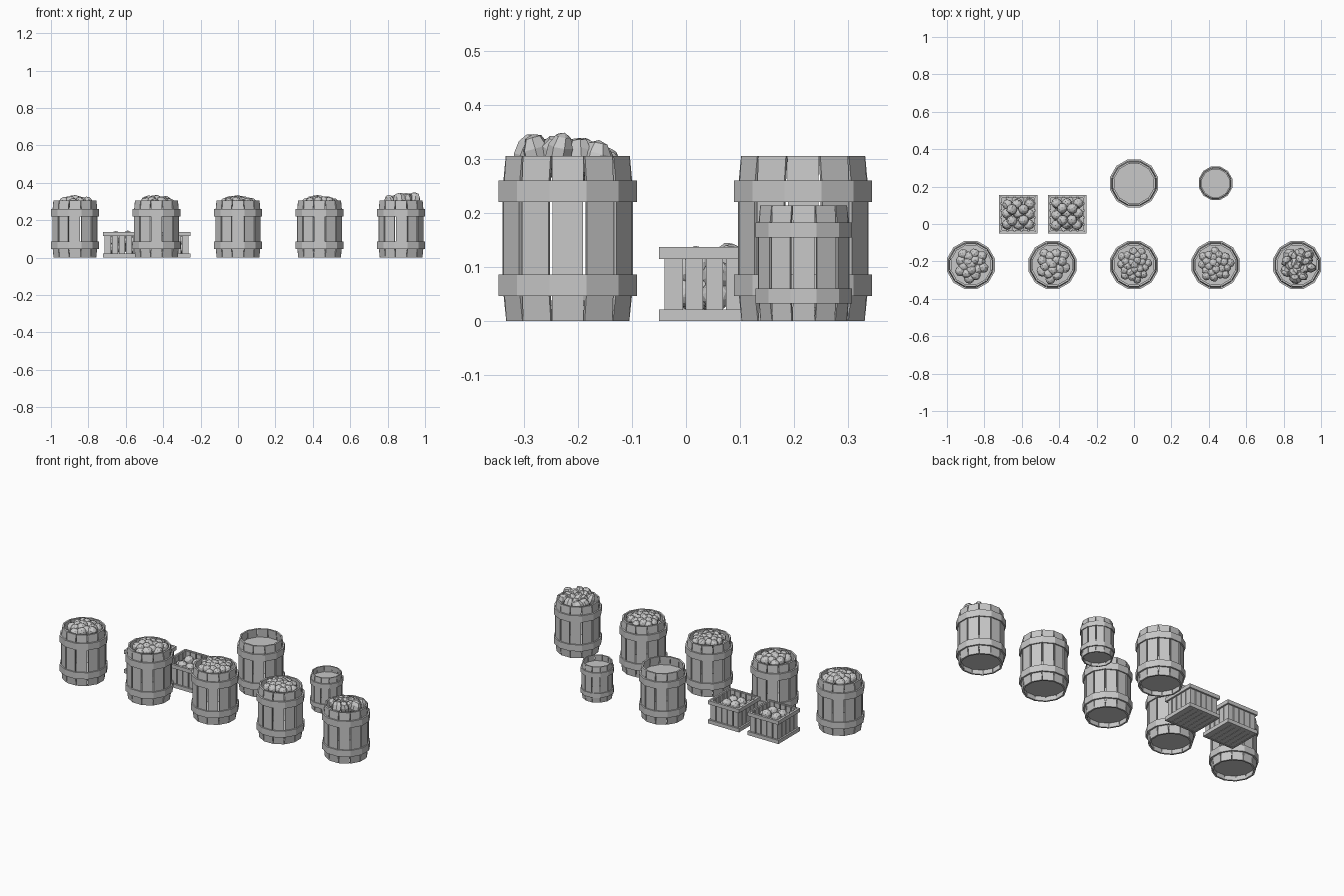
import bpy, bmesh, math, random
from mathutils import Matrix, Vector, Euler

random.seed(4)
cube = bpy.data.objects.get("Cube")
if cube:
    bpy.data.objects.remove(cube)

GREY = 0.58
mat = bpy.data.materials.new("plain grey")
mat.use_nodes = True
mat.diffuse_color = (GREY, GREY, GREY, 1)
mat.node_tree.nodes["Principled BSDF"].inputs["Base Color"].default_value = (GREY, GREY, GREY, 1)

SIDES = 12
CORNER = 1 / math.cos(math.pi / SIDES)


def finish(bm, name):
    bmesh.ops.recalc_face_normals(bm, faces=bm.faces)
    mesh = bpy.data.meshes.new(name)
    bm.to_mesh(mesh)
    bm.free()
    mesh.materials.append(mat)
    return mesh


def place(mesh, name, location, scale=1):
    ob = bpy.data.objects.new(name, mesh)
    ob.location = location
    ob.scale = (scale,) * 3
    bpy.context.collection.objects.link(ob)
    return ob


def box(bm, centre, size):
    m = Matrix.Translation(centre) @ Matrix.Diagonal((*size, 1))
    bmesh.ops.create_cube(bm, size=1, matrix=m)


def sweep(bm, rings, closed):
    """Skin a list of equal-length point rings."""
    loops = [[bm.verts.new(p) for p in ring] for ring in rings]
    pairs = list(zip(loops, loops[1:]))
    if closed:
        pairs.append((loops[-1], loops[0]))
    for a, b in pairs:
        for i in range(len(a)):
            j = (i + 1) % len(a)
            bm.faces.new((a[i], a[j], b[j], b[i]))
    if not closed:
        bm.faces.new(loops[0])
        bm.faces.new(loops[-1])


def ring_points(apothem, z):
    angles = [(i + 0.5) * math.tau / SIDES for i in range(SIDES)]
    r = apothem * CORNER
    return [(r * math.cos(a), r * math.sin(a), z) for a in angles]


# Staves: bent planks, one per side: (height, outer radius, half width)
STAVE = [(0, 0.114, 0.0295), (0.067, 0.121, 0.0285),
         (0.242, 0.121, 0.0285), (0.306, 0.115, 0.0295)]


def staves_mesh():
    bm = bmesh.new()
    for i in range(SIDES):
        turn = Matrix.Rotation(i * math.tau / SIDES, 3, 'Z')
        rings = []
        for z, r, w in STAVE:
            section = [(r, -w), (r, w), (r - 0.010, w * 0.93), (r - 0.010, -w * 0.93)]
            rings.append([turn @ Vector((x, y, z)) for x, y in section])
        sweep(bm, rings, False)
    return finish(bm, "staves")


def hoops_mesh():
    bm = bmesh.new()
    for low, high in ((0.047, 0.086), (0.221, 0.261)):
        sweep(bm, [ring_points(0.128, low), ring_points(0.128, high),
                   ring_points(0.116, high), ring_points(0.116, low)], True)
    return finish(bm, "hoops")


def heads_mesh():
    bm = bmesh.new()
    for low, high in ((0.028, 0.038), (0.245, 0.255)):
        sweep(bm, [ring_points(0.110, low), ring_points(0.110, high)], False)
    return finish(bm, "heads")


barrel_parts = {"staves": staves_mesh(), "hoops": hoops_mesh(), "heads": heads_mesh()}


def barrel(name, location, scale=1):
    for part, mesh in barrel_parts.items():
        place(mesh, name + "_" + part, location, scale)


def lump(bm, centre, size, faceted=False):
    """One fruit or root, turned at random."""
    spin = Euler([random.uniform(-0.5, 0.5) for _ in range(2)] + [random.uniform(0, 6)])
    m = Matrix.Translation(centre) @ spin.to_matrix().to_4x4() @ Matrix.Diagonal((*size, 1))
    if faceted:
        made = bmesh.ops.create_uvsphere(bm, u_segments=7, v_segments=5, radius=1, matrix=m)
    else:
        made = bmesh.ops.create_icosphere(bm, subdivisions=2, radius=1, matrix=m)
    for v in made["verts"]:
        v.co += Vector([random.uniform(-1, 1) for _ in range(3)]) * size[0] * 0.05


def heap(name, location, count, radius, stretch):
    """Domed pile spiralling out from the middle of a barrel top."""
    bm = bmesh.new()
    spread = 0.103 - radius
    for i in range(count):
        t = math.sqrt(i / (count - 1))
        a = i * 2.39996
        z = 0.308 - radius * 0.6 + 0.016 * (1 - t * t) + random.uniform(-0.004, 0.004)
        lump(bm, (spread * t * math.cos(a), spread * t * math.sin(a), z),
             (radius, radius * stretch, radius))
    place(finish(bm, name), name, location)


# Full barrels in the front row
ROW_Y = -0.219
STEP = 0.436
fillings = [("large_fruit", 17, 0.028, 1.0), ("oval_fruit", 17, 0.026, 1.15),
            ("small_fruit", 25, 0.023, 1.0), ("round_fruit", 23, 0.024, 1.0)]
for i, (name, count, radius, stretch) in enumerate(fillings):
    spot = ((i - 2) * STEP, ROW_Y, 0)
    barrel(name + "_barrel", spot)
    heap(name, spot, count, radius, stretch)

# Barrel of long roots, heaped higher to one side
spot = (2 * STEP, ROW_Y, 0)
barrel("root_barrel", spot)
bm = bmesh.new()
for i in range(17):
    t = math.sqrt(i / 16)
    a = i * 2.39996
    x, y = 0.08 * t * math.cos(a), 0.078 * t * math.sin(a)
    z = 0.302 + 0.11 * x - 0.13 * y + random.uniform(-0.005, 0.005)
    lump(bm, (x, y, z), (0.025, 0.034, 0.038), True)
place(finish(bm, "roots"), "roots", spot)

# Empty barrels at the back
barrel("empty_barrel", (0, 0.217, 0))
barrel("small_empty_barrel", (STEP, 0.218, 0), 0.7)

# Crates: rails round top and bottom, upright slats, planked floor
HALF = 0.103
RAIL = 0.022
TOP = 0.137


def crate_mesh():
    bm = bmesh.new()
    for turn in range(4):
        start = len(bm.verts)
        for z in (RAIL / 2, TOP - RAIL / 2):
            box(bm, (0, HALF - 0.005, z), (HALF * 2, 0.01, RAIL))
        for i in range(5):
            box(bm, ((i - 2) * 0.0375, HALF - 0.014, TOP / 2), (0.032, 0.008, TOP - 0.004))
        bm.verts.ensure_lookup_table()
        bmesh.ops.rotate(bm, verts=bm.verts[start:], cent=(0, 0, 0),
                         matrix=Matrix.Rotation(turn * math.pi / 2, 3, 'Z'))
    for i in range(6):
        box(bm, ((i - 2.5) * 0.0325, 0, 0.008), (0.030, HALF * 2 - 0.022, 0.012))
    return finish(bm, "crate")


crate = crate_mesh()
for name, x in (("right_crate", -0.62), ("left_crate", -0.358)):
    spot = (x, 0.053, 0)
    place(crate, name, spot)
    bm = bmesh.new()
    for z, n, gap in ((0.050, 3, 0.054), (0.088, 3, 0.056), (0.112, 2, 0.06)):
        for i in range(n * n):
            px = (i % n - (n - 1) / 2) * gap + random.uniform(-0.006, 0.006)
            py = (i // n - (n - 1) / 2) * gap + random.uniform(-0.006, 0.006)
            lump(bm, (px, py, z + random.uniform(-0.006, 0.006)), (0.028, 0.028, 0.028))
    place(finish(bm, name + "_fruit"), name + "_fruit", spot)
